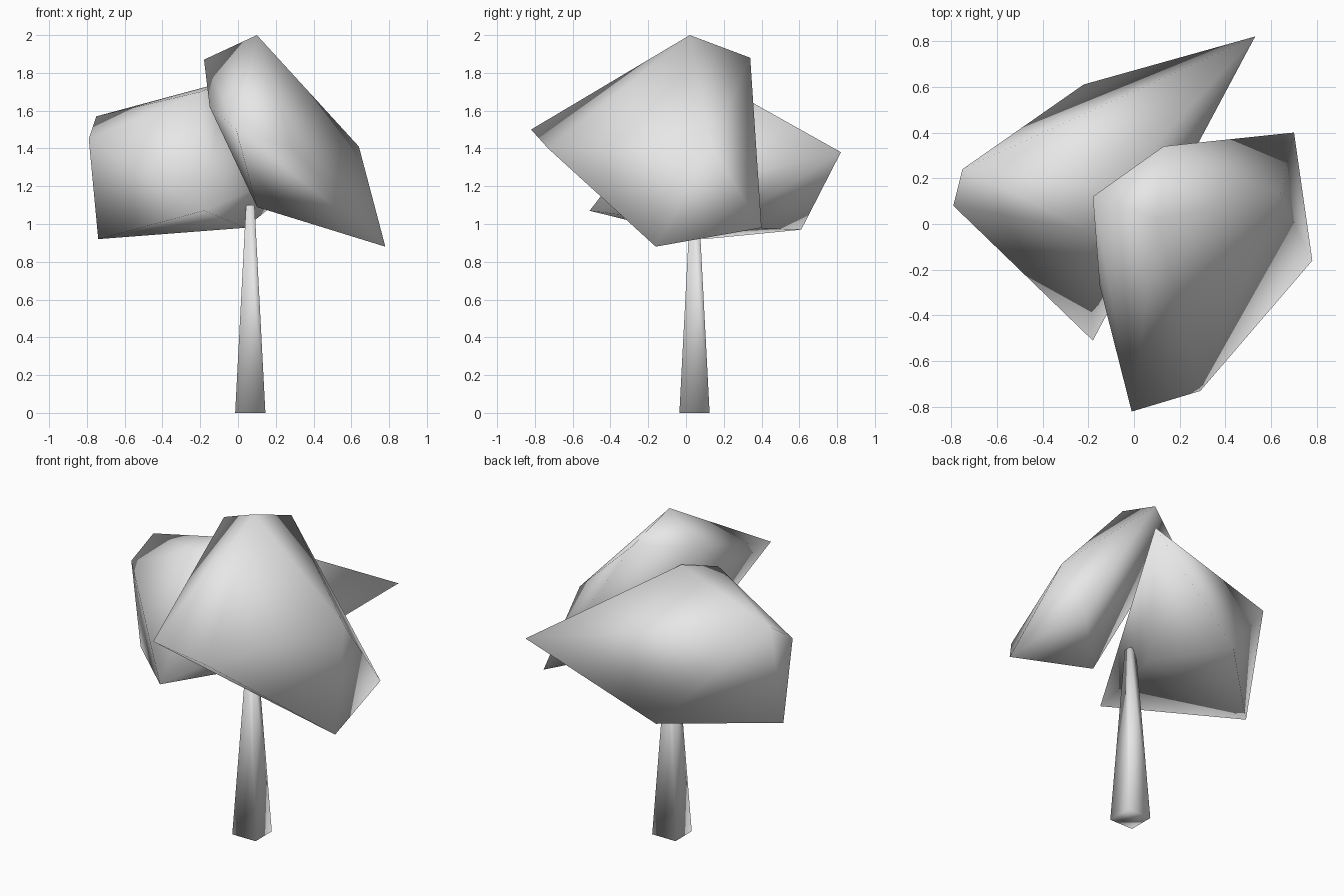
import bpy
import bmesh
from mathutils import Matrix

cube = bpy.data.objects.get("Cube")
if cube:
    bpy.data.objects.remove(cube, do_unlink=True)

# One pale grey for the whole tree
grey = bpy.data.materials.new("pale_grey")
grey.use_nodes = True
colour = (0.8, 0.8, 0.8, 1.0)
grey.diffuse_color = colour
grey.node_tree.nodes["Principled BSDF"].inputs["Base Color"].default_value = colour


def finish(name, bm):
    """Turn a bmesh into a smooth-shaded grey object."""
    bmesh.ops.recalc_face_normals(bm, faces=bm.faces)
    for face in bm.faces:
        face.smooth = True
    mesh = bpy.data.meshes.new(name)
    bm.to_mesh(mesh)
    bm.free()
    mesh.materials.append(grey)
    obj = bpy.data.objects.new(name, mesh)
    bpy.context.collection.objects.link(obj)
    return obj


def crown(name, corners):
    """Faceted foliage lump stretched around its corner points."""
    bm = bmesh.new()
    for co in corners:
        bm.verts.new(co)
    hull = bmesh.ops.convex_hull(bm, input=bm.verts)
    loose = [v for v in bm.verts if not v.link_faces]
    bmesh.ops.delete(bm, geom=loose, context='VERTS')
    return finish(name, bm)


# Tapered four-sided trunk
height = 1.1
bm = bmesh.new()
bmesh.ops.create_cube(bm, size=1.0,
                      matrix=Matrix.Translation((0, 0, 0.5)))
for v in bm.verts:
    width = 0.16 if v.co.z < 0.5 else 0.045
    v.co.x = v.co.x * width + 0.065
    v.co.y = v.co.y * width + 0.045
    v.co.z *= height
finish("trunk", bm)

# Larger foliage lump, high at the front
crown("front_crown", [
    (0.10, 0.02, 2.00),     # peak
    (0.13, 0.34, 1.88),
    (-0.18, 0.12, 1.87),
    (-0.15, -0.27, 1.62),
    (-0.01, -0.82, 1.50),   # front tip
    (0.29, -0.73, 1.40),
    (0.64, 0.13, 1.41),
    (0.70, 0.40, 0.98),
    (0.78, -0.16, 0.88),    # lowest tip
    (0.10, -0.24, 1.09),
])

# Lower foliage lump behind, with a long pointed corner
crown("rear_crown", [
    (0.53, 0.82, 1.38),     # long point
    (-0.22, 0.61, 0.97),
    (-0.75, 0.24, 1.57),
    (-0.79, 0.08, 1.45),
    (-0.18, -0.51, 1.07),
    (-0.74, 0.10, 0.92),
    (0.04, 0.18, 0.98),
    (-0.08, 0.16, 1.75),    # ridge
    (-0.20, -0.03, 1.70),
])
